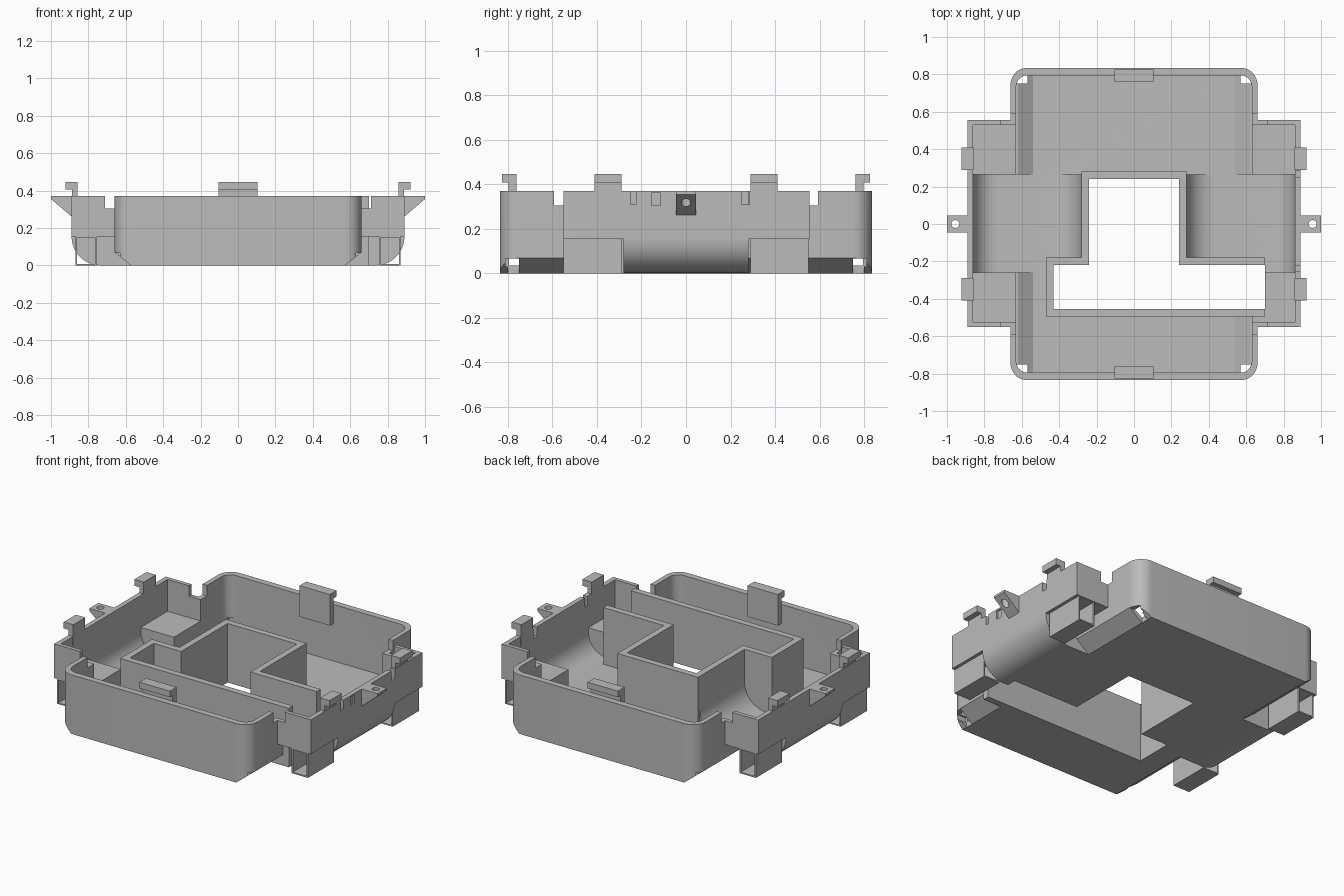
import bpy, bmesh, math
from mathutils import Vector

cube = bpy.data.objects.get("Cube")
if cube:
    bpy.data.objects.remove(cube, do_unlink=True)

grey = bpy.data.materials.new("matte_grey")
grey.use_nodes = True
COLOUR = (0.5, 0.5, 0.5, 1)
grey.diffuse_color = COLOUR
grey.node_tree.nodes["Principled BSDF"].inputs["Base Color"].default_value = COLOUR

TOP = 0.37


def prism(name, points, axis, low, high):
    """Extrude a 2D outline: xy along z, or xz along y."""
    bm = bmesh.new()
    place = (lambda p: (p[0], p[1], low)) if axis == "z" else (lambda p: (p[0], low, p[1]))
    face = bm.faces.new([bm.verts.new(place(p)) for p in points])
    moved = bmesh.ops.extrude_face_region(bm, geom=[face])["geom"]
    shift = Vector((0, 0, high - low)) if axis == "z" else Vector((0, high - low, 0))
    bmesh.ops.translate(bm, vec=shift, verts=[v for v in moved if isinstance(v, bmesh.types.BMVert)])
    bmesh.ops.recalc_face_normals(bm, faces=bm.faces)
    mesh = bpy.data.meshes.new(name)
    bm.to_mesh(mesh)
    bm.free()
    mesh.materials.append(grey)
    ob = bpy.data.objects.new(name, mesh)
    bpy.context.collection.objects.link(ob)
    return ob


def box(name, x0, x1, y0, y1, z0, z1):
    x0, x1 = sorted((x0, x1))
    y0, y1 = sorted((y0, y1))
    return prism(name, [(x0, y0), (x1, y0), (x1, y1), (x0, y1)], "z", z0, z1)


def arc(cx, cy, r, start, end, steps=10):
    angles = [math.radians(start + (end - start) * i / steps) for i in range(steps + 1)]
    return [(cx + r * math.cos(a), cy + r * math.sin(a)) for a in angles]


def rounded(half_x, half_y, r):
    pts = []
    for sx, sy, a in ((1, 1, 0), (-1, 1, 90), (-1, -1, 180), (1, -1, 270)):
        pts += arc(sx * (half_x - r), sy * (half_y - r), r, a, a + 90)
    return pts


def both(half):
    """Mirror the +x half of a profile, listed bottom to top."""
    return half + [(-x, z) for x, z in reversed(half)]


def combine(target, tool, operation):
    mod = target.modifiers.new("combine", "BOOLEAN")
    mod.operation, mod.solver, mod.object = operation, "EXACT", tool
    bpy.context.view_layer.objects.active = target
    bpy.ops.object.modifier_apply(modifier=mod.name)
    bpy.data.objects.remove(tool, do_unlink=True)


def add(tool):
    combine(shell, tool, "UNION")


def cut(tool):
    combine(shell, tool, "DIFFERENCE")


# Long central tub with chamfered lower sides
shell = prism("tray_shell", rounded(0.66, 0.835, 0.09), "z", 0, TOP)
for s in (1, -1):
    cut(prism("chamfer", [(s * 0.57, -0.001), (s * 0.7, -0.001), (s * 0.7, 0.07), (s * 0.661, 0.07)],
              "y", -1, 1))

# Side wings and the rounded trough beneath them
add(box("wings", -0.89, 0.89, -0.55, 0.555, 0.155, TOP))
add(prism("trough", both(arc(0.735, 0.155, 0.155, -90, 0) + [(0.89, 0.3)]), "y", -0.28, 0.28))

# Hollow interior
cut(prism("tub_space", rounded(0.63, 0.795, 0.06), "z", 0.068, 1))
cut(prism("tub_floor", both([(0.54, 0.015), (0.63, 0.075)]), "y", -0.795, 0.795))
cut(box("wing_space", -0.86, 0.86, -0.525, 0.53, 0.17, 1))
cut(prism("trough_space", both(arc(0.73, 0.145, 0.13, -90, 0) + [(0.86, 0.3)]), "y", -0.26, 0.265))

# Curved rise from the trough floor to the middle walls
for s in (1, -1):
    curve = [(s * x, z) for x, z in arc(0.43, 0.165, 0.15, 180, 270)]
    add(prism("fillet", curve + [(s * 0.43, 0.005), (s * 0.26, 0.005), (s * 0.26, 0.165)],
              "y", -0.2, 0.265))

# Walled opening through the middle
add(box("opening_wall_back", -0.28, 0.28, -0.2, 0.28, 0, TOP))
add(box("opening_wall_front", -0.47, 0.70, -0.495, -0.18, 0, TOP))
cut(box("opening_back", -0.24, 0.24, -0.3, 0.24, -1, 1))
cut(box("opening_front", -0.43, 0.701, -0.455, -0.22, -1, 1))

# Drain holes in the tub corners and notches where the wings join
for sx in (1, -1):
    for sy in (1, -1):
        cut(box("drain", sx * 0.57, sx * 0.625, sy * 0.75, sy * 0.8, -0.1, 0.1))
        cut(box("drain_slot", sx * 0.57, sx * 0.7, sy * 0.75, sy * 0.81, 0.03, 0.066))
        cut(box("join_notch", sx * 0.61, sx * 0.71, sy * 0.515, sy * 0.592, 0.305, 1))

# Small rim notches on the left wing
for y0, y1 in ((-0.25, -0.225), (0.25, 0.285)):
    cut(box("rim_notch", 0.84, 0.91, y0, y1, 0.31, 1))
cut(box("rim_recess", 0.88, 0.91, -0.155, -0.115, 0.305, 0.36))

for s, side in ((1, "left"), (-1, "right")):
    # Screw tab with a sloping underside
    tab = prism(side + "_screw_tab", [(s * 0.88, 0.262), (s * 0.89, 0.262), (s * 1.0, 0.355),
                                      (s * 1.0, TOP), (s * 0.88, TOP)], "y", -0.045, 0.045)
    hole = prism("screw_hole", [(s * 0.955 + x, y) for x, y in arc(0, 0, 0.021, 0, 345, 23)], "z", 0, 1)
    combine(tab, hole, "DIFFERENCE")
    for t, end in ((1, "back"), (-1, "front")):
        # Open square tube under each wing corner
        tube = box(f"{side}_{end}_tube", s * 0.755, s * 0.87, t * 0.29, t * 0.55, 0, 0.158)
        combine(tube, box("bore", s * 0.765, s * 0.862, t * 0.2, t * 0.6, 0.008, 0.15), "DIFFERENCE")
        # Hooked side clip
        hook = [(0.857, 0.31), (0.888, 0.31), (0.888, 0.405), (0.922, 0.405), (0.922, 0.445), (0.857, 0.445)]
        prism(f"{side}_{end}_clip", [(s * x, z) for x, z in hook], "y",
              min(t * 0.29, t * 0.41), max(t * 0.29, t * 0.41))

# Hooked clips on the front and back walls
for t, end in ((1, "back"), (-1, "front")):
    box(end + "_clip_post", -0.105, 0.105, t * 0.76, t * 0.797, 0.25, 0.445)
    box(end + "_clip_hook", -0.105, 0.105, t * 0.76, t * 0.826, 0.407, 0.445)

# Smooth the curves, keep hard edges crisp
bpy.ops.object.select_all(action="DESELECT")
for ob in bpy.context.collection.objects:
    if ob.type == "MESH":
        ob.select_set(True)
bpy.context.view_layer.objects.active = shell
bpy.ops.object.shade_smooth_by_angle(angle=math.radians(25))
